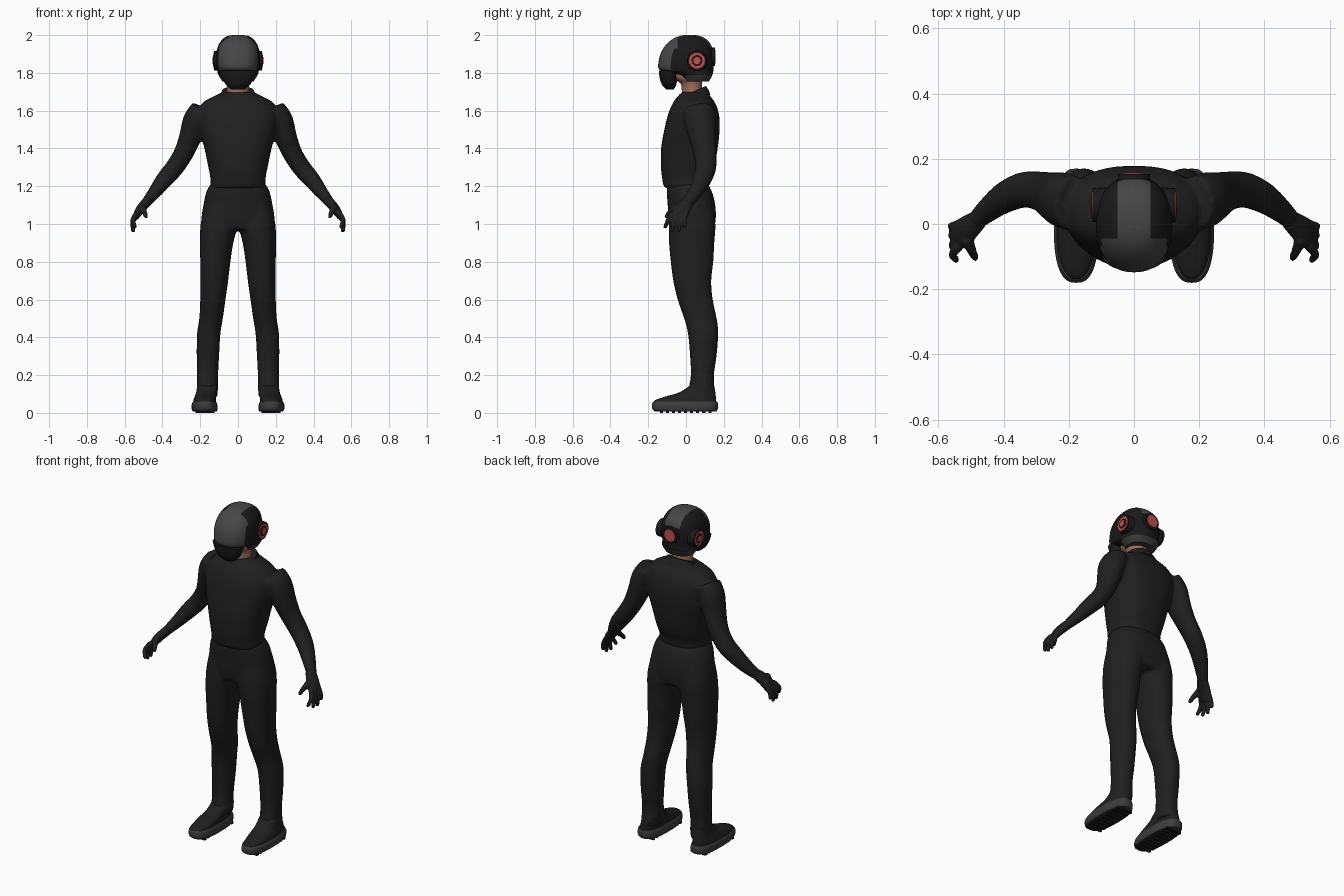
import bpy, bmesh, math
from mathutils import Vector, Matrix

cube = bpy.data.objects.get("Cube")
if cube:
    bpy.data.objects.remove(cube)


def material(name, rgb):
    m = bpy.data.materials.new(name)
    m.use_nodes = True
    m.diffuse_color = (*rgb, 1)
    bsdf = next(n for n in m.node_tree.nodes if n.type == 'BSDF_PRINCIPLED')
    bsdf.inputs["Base Color"].default_value = (*rgb, 1)
    return m


CLOTH = material("black cloth", (.014, .014, .014))
SHELL = material("black shell", (.010, .010, .010))
VISOR = material("grey visor", (.062, .062, .062))
SOLE = material("grey rubber", (.045, .045, .045))
RED = material("red", (.55, .08, .07))
SKIN = material("skin", (.36, .16, .11))


def spline(rows, n):
    """Smooth interpolation through rows of numbers."""
    out = []
    for i in range(len(rows) - 1):
        a, b, c, d = (rows[max(0, min(len(rows) - 1, i + k))] for k in (-1, 0, 1, 2))
        for j in range(n):
            t = j / n
            out.append([q + .5 * t * (r - p + t * (2 * p - 5 * q + 4 * r - s + t * (3 * (q - r) + s - p)))
                        for p, q, r, s in zip(a, b, c, d)])
    return out + [list(rows[-1])]


def skin_rings(bm, rings):
    loops = [[bm.verts.new(p) for p in ring] for ring in rings]
    n = len(loops[0])
    faces = [bm.faces.new((a[i], a[(i + 1) % n], b[(i + 1) % n], b[i]))
             for a, b in zip(loops, loops[1:]) for i in range(n)]
    faces += [bm.faces.new(loops[0]), bm.faces.new(loops[-1])]
    bmesh.ops.recalc_face_normals(bm, faces=faces)


def outline(seg, power):
    for i in range(seg):
        a = 2 * math.pi * i / seg
        yield [math.copysign(abs(v) ** (2 / power), v) for v in (math.cos(a), math.sin(a))]


def stack(bm, rows, power=2.0, side=1, seg=36, n=4):
    """Level rings: z, x min, x max, y min, y max."""
    skin_rings(bm, [[(side * ((x0 + x1) / 2 + u * (x1 - x0) / 2), (y0 + y1) / 2 + v * (y1 - y0) / 2, z)
                     for u, v in outline(seg, power)] for z, x0, x1, y0, y1 in spline(rows, n)])


def centred(rows):
    """z, half width, y min, y max to full level rings."""
    return [(z, -w, w, a, b) for z, w, a, b in rows]


def tube(bm, rows, side=1, seg=20, n=4):
    """Rings across a path: x, y, z, two radii, with a rounded end."""
    rows = spline(rows, n)
    end, t = Vector(rows[-1][:3]), (Vector(rows[-1][:3]) - Vector(rows[-2][:3])).normalized()
    r, r2 = rows[-1][3:]
    rows += [[*(end + t * r * f), r * k, r2 * k] for f, k in ((.5, .86), (.85, .5))]
    pts = [Vector(q[:3]) for q in rows]
    rings = []
    for i, q in enumerate(rows):
        t = (pts[min(i + 1, len(pts) - 1)] - pts[max(i - 1, 0)]).normalized()
        u = Vector((0, 1, 0)).cross(t).normalized()
        v = t.cross(u)
        ring = [pts[i] + u * a * q[3] + v * b * q[4] for a, b in outline(seg, 2)]
        rings.append([(side * p.x, p.y, p.z) for p in ring])
    skin_rings(bm, rings)


def disc(bm, centre, axis, radius, depth, slot):
    rot = Vector(axis).to_track_quat('Z', 'Y').to_matrix().to_4x4()
    made = bmesh.ops.create_cone(bm, cap_ends=True, segments=28, radius1=radius, radius2=radius * .93,
                                 depth=depth, matrix=Matrix.Translation(centre) @ rot)
    for f in {f for v in made["verts"] for f in v.link_faces}:
        f.material_index = slot


def finish(name, bm, mats, voxel=0, angle=40):
    mesh = bpy.data.meshes.new(name)
    bm.to_mesh(mesh)
    bm.free()
    obj = bpy.data.objects.new(name, mesh)
    bpy.context.collection.objects.link(obj)
    for m in mats:
        mesh.materials.append(m)
    bpy.ops.object.select_all(action='DESELECT')
    obj.select_set(True)
    bpy.context.view_layer.objects.active = obj
    bpy.ops.object.shade_smooth_by_angle(angle=math.radians(angle))
    if voxel:
        # Blend overlapping volumes into one soft surface
        rem = obj.modifiers.new("blend", 'REMESH')
        rem.mode, rem.voxel_size, rem.use_smooth_shade = 'VOXEL', voxel, True
        smooth = obj.modifiers.new("soften", 'SMOOTH')
        smooth.factor, smooth.iterations = .5, 5
    return obj


SIDES = (1, -1)

# Shirt: torso and sleeves
bm = bmesh.new()
stack(bm, centred([(1.70, .08, -.02, .11), (1.675, .13, -.045, .13), (1.64, .19, -.07, .155),
                   (1.58, .212, -.095, .175), (1.50, .205, -.115, .178), (1.40, .178, -.132, .168),
                   (1.30, .157, -.133, .148), (1.24, .146, -.126, .125), (1.19, .15, -.118, .12)]), 2.4)
for s in SIDES:
    tube(bm, [(.19, .065, 1.61, .06, .085), (.225, .075, 1.55, .066, .085), (.25, .085, 1.47, .06, .075),
              (.285, .1, 1.38, .053, .062), (.335, .105, 1.30, .05, .056), (.39, .085, 1.235, .046, .05),
              (.44, .05, 1.17, .036, .041), (.485, .01, 1.115, .027, .031)], s)
finish("shirt", bm, [CLOTH], .011)

# Collar, sloping down toward the front
bm = bmesh.new()
stack(bm, centred([(1.65, .12, -.04, .13), (1.68, .094, -.03, .118), (1.705, .086, -.026, .106)]), 2)
for v in bm.verts:
    v.co.z += (v.co.y - .045) * .42
finish("collar", bm, [CLOTH])

# Trousers: pelvis and legs
bm = bmesh.new()
stack(bm, centred([(1.22, .14, -.10, .11), (1.17, .168, -.102, .138), (1.10, .183, -.097, .155),
                   (1.03, .194, -.092, .158), (.97, .185, -.08, .148)]), 2.4)
for s in SIDES:
    stack(bm, [(1.10, .02, .175, -.08, .14), (1.0, .002, .198, -.09, .156), (.9, .025, .201, -.09, .15),
               (.8, .04, .2, -.081, .145), (.7, .052, .2, -.068, .134), (.6, .066, .2, -.045, .142),
               (.5, .08, .205, -.01, .163), (.42, .093, .217, .01, .171), (.3, .10, .219, .021, .162),
               (.2, .105, .217, .025, .148), (.12, .107, .217, .012, .152), (.08, .11, .215, .01, .152)], 2.2, s)
finish("trousers", bm, [CLOTH], .011)

# Gloves: palm, four fingers and thumb
for s, label in zip(SIDES, ("left", "right")):
    bm = bmesh.new()
    tube(bm, [(.475, .015, 1.125, .027, .031), (.515, -.018, 1.08, .025, .044),
              (.54, -.035, 1.04, .018, .045)], s)
    for base, x, y, z in ((-.068, .545, -.11, .985), (-.045, .553, -.073, .965),
                          (-.02, .557, -.037, .965), (.0, .56, -.005, .99)):
        tube(bm, [(.535, base, 1.06, .014, .014), (.556, (base + y) / 2 - .004, (z + 1.06) / 2, .0135, .0135),
                  (x, y, z, .011, .011)], s, 12)
    tube(bm, [(.512, -.045, 1.095, .02, .02), (.497, -.083, 1.065, .015, .015),
              (.487, -.103, 1.04, .012, .012)], s, 12)
    finish(label + "_glove", bm, [CLOTH], .006)

# Shoes: rubber sole with treads, and a soft upper
for s, label in zip(SIDES, ("left", "right")):
    bm = bmesh.new()
    stack(bm, [(.008, .112, .238, -.165, .16), (.02, .108, .245, -.178, .168),
               (.045, .11, .245, -.18, .17), (.06, .116, .238, -.172, .164)], 2.6, s)
    finish(label + "_shoe_sole", bm, [SOLE])
    bm = bmesh.new()
    stack(bm, [(.04, .116, .238, -.172, .16), (.066, .117, .236, -.165, .16), (.085, .115, .23, -.115, .158),
               (.105, .11, .222, -.045, .156), (.13, .106, .218, .0, .152), (.15, .108, .215, .025, .148)], 2.3, s)
    finish(label + "_shoe_upper", bm, [CLOTH])
    bm = bmesh.new()
    for i in range(9):
        place = Matrix.Translation((s * .175, -.13 + i * .032, .006)) @ Matrix.Diagonal((.1, .016, .012, 1))
        bmesh.ops.create_cube(bm, size=1, matrix=place)
    finish(label + "_shoe_treads", bm, [SHELL])

# Neck and lower face
bm = bmesh.new()
stack(bm, centred([(1.64, .065, -.02, .09), (1.70, .06, -.022, .086), (1.745, .06, -.03, .085),
                   (1.775, .07, -.075, .09), (1.82, .075, -.09, .09)]), 2)
finish("neck", bm, [SKIN])

# Helmet: cut along the panel borders, then coloured by panel
bm = bmesh.new()
stack(bm, centred([(1.755, .083, -.015, .122), (1.79, .104, -.045, .14), (1.815, .111, -.138, .145),
                   (1.86, .117, -.145, .145), (1.91, .114, -.131, .143), (1.95, .102, -.105, .132),
                   (1.98, .08, -.07, .105), (1.995, .055, -.035, .075), (2.0, .03, -.01, .05)]), 2.3, seg=48)
for co, no in (((.05, 0, 0), (1, 0, 0)), ((-.05, 0, 0), (1, 0, 0)), ((0, -.045, 0), (0, 1, 0)),
               ((0, 0, 1.81), (0, 0, 1)), ((0, 0, 1.93), (0, 0, 1)), ((0, 0, 1.79), (0, 0, 1))):
    bmesh.ops.bisect_plane(bm, geom=bm.verts[:] + bm.edges[:] + bm.faces[:], plane_co=co, plane_no=no)
for f in bm.faces:
    c = f.calc_center_median()
    front = c.z > 1.81 and c.y < -.045 and abs(c.x) < .1
    crest = c.z > 1.93 and abs(c.x) < .05
    rim = c.z < 1.79 and c.y > 0
    f.material_index = 1 if front or crest else 2 if rim else 0
finish("helmet", bm, [SHELL, VISOR, SOLE])

# Chin guard
bm = bmesh.new()
stack(bm, centred([(1.712, .035, -.105, -.065), (1.735, .062, -.126, -.052), (1.77, .083, -.139, -.046),
                   (1.812, .097, -.144, -.04)]), 2.2)
finish("chin_guard", bm, [SHELL])

# Round red panels over the ears and at the back
bm = bmesh.new()
LAYERS = ((.055, .0, 0), (.045, .003, 1), (.031, .005, 0), (.02, .007, 1))
for s in SIDES:
    for radius, lift, slot in LAYERS:
        disc(bm, (s * (.107 + lift), .058, 1.865), (s, 0, 0), radius, .04, slot)
for radius, lift, slot in ((.052, 0, 0), (.038, .003, 1)):
    disc(bm, (0, .134 + lift, 1.885), (0, 1, 0), radius, .04, slot)
finish("helmet_discs", bm, [SHELL, RED])
